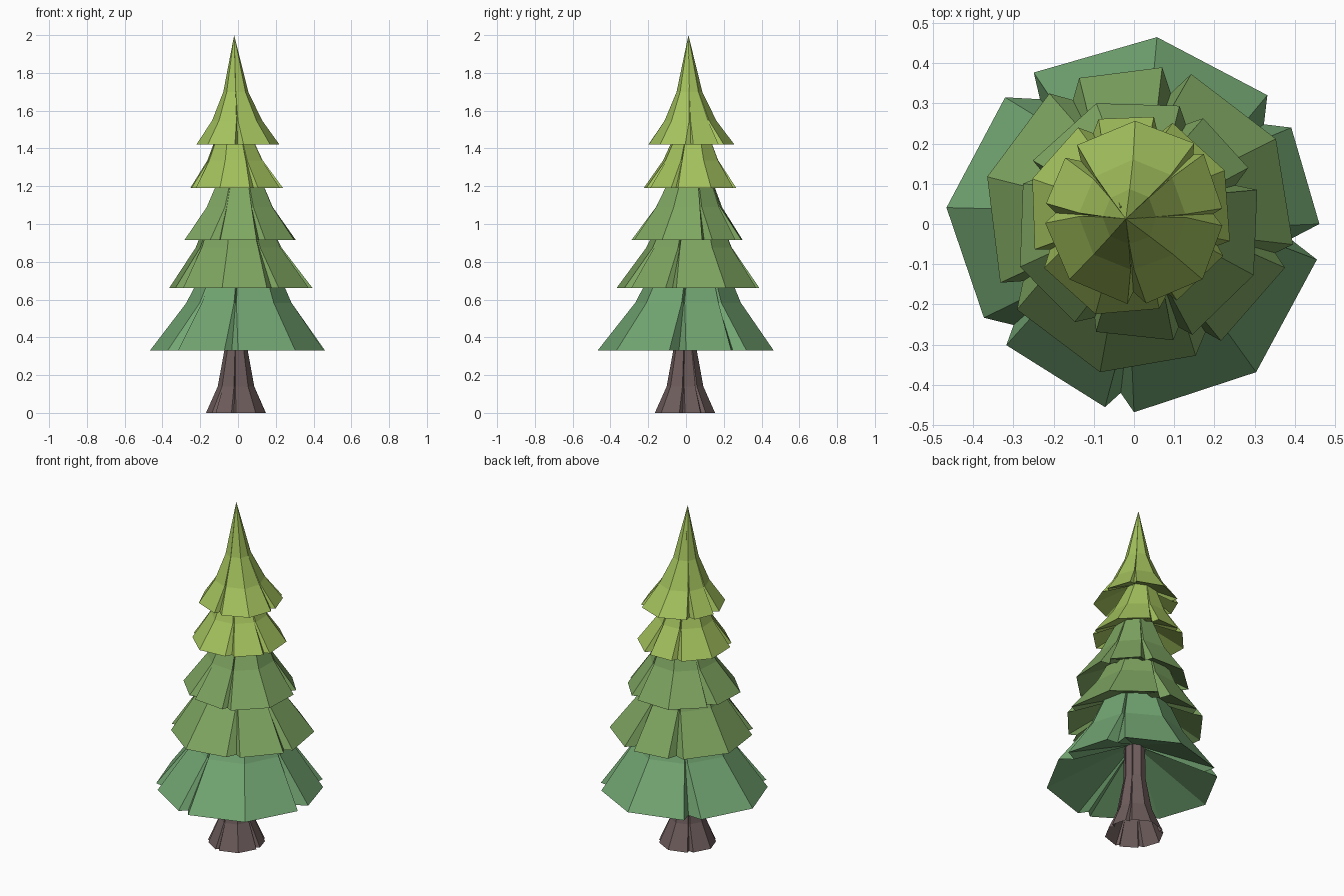
import bpy, bmesh
from math import cos, sin, radians

if "Cube" in bpy.data.objects:
    bpy.data.objects.remove(bpy.data.objects["Cube"])

# Rim outline shared by every part: five flaps separated by notches
# (angle in degrees, radius relative to the rim)
OUTLINE = [(44, 0.985), (83, 1.0), (123.5, 0.965), (127, 0.83), (135.5, 0.96),
           (175, 1.0), (212, 0.94), (220, 0.835), (223.5, 0.935), (261, 0.985),
           (265.5, 0.9), (270, 1.0), (309.5, 1.02), (349, 0.99), (354.5, 0.835),
           (360, 0.985), (391.5, 0.98), (397.5, 0.87)]
N = len(OUTLINE)
NOTCHES = [i for i, (a, r) in enumerate(OUTLINE) if r < 0.91]


def pinched(t):
    """Outline with each notch closed up by t (0 = open, 1 = shut)."""
    pts = [list(p) for p in OUTLINE]
    for i in NOTCHES:
        a = pts[i][0]
        for j, wrap in ((i - 1, 0), ((i + 1) % N, 360 if i + 1 == N else 0)):
            pts[j][0] += (a - wrap - pts[j][0]) * t
        pts[i][1] += (0.94 - pts[i][1]) * t
    return pts


def shell(name, centre, z, radius, turn, rings, mat, apex=None, lean=(0, 0), hollow=None):
    """Notched skirt; rings are (height, radius factor, lean factor, pinch)."""
    bm = bmesh.new()
    c, s = cos(radians(turn)), sin(radians(turn))
    lx, ly = lean[0] * c - lean[1] * s, lean[0] * s + lean[1] * c

    def vert(x, y, h, k):
        return bm.verts.new((centre[0] + radius * (x + lx * k),
                             centre[1] + radius * (y + ly * k), z + h))

    loops = [[vert(r * f * cos(radians(a + turn)), r * f * sin(radians(a + turn)), h, k)
              for a, r in pinched(t)] for h, f, k, t in rings]
    for low, high in zip(loops, loops[1:]):
        for i in range(N):
            j = (i + 1) % N
            bm.faces.new((low[i], low[j], high[j], high[i]))
    if apex:
        tip = vert(0, 0, apex, 1)
        for i in range(N):
            bm.faces.new((loops[-1][i], loops[-1][(i + 1) % N], tip))
    if hollow:  # shallow hollow underside
        mid_pt = vert(0, 0, hollow, 0)
        for i in range(N):
            bm.faces.new((loops[0][(i + 1) % N], loops[0][i], mid_pt))
    me = bpy.data.meshes.new(name)
    bm.to_mesh(me)
    bm.free()
    me.materials.append(mat)
    ob = bpy.data.objects.new(name, me)
    bpy.context.collection.objects.link(ob)
    return ob


def material(name, rgb):
    m = bpy.data.materials.new(name)
    m.diffuse_color = (*rgb, 1)
    m.use_nodes = True
    m.node_tree.nodes["Principled BSDF"].inputs["Base Color"].default_value = m.diffuse_color
    return m


bark = material("bark", (0.16, 0.11, 0.11))
deep = material("deep_green", (0.17, 0.38, 0.17))
mid = material("mid_green", (0.21, 0.38, 0.12))
light = material("light_green", (0.37, 0.54, 0.11))

# Trunk with flared roots
shell("trunk", (-0.01, -0.005), 0, 0.16, 0,
      [(0, 1, 0, 0), (0.14, 0.61, 0, 0.5), (0.34, 0.38, 0, 0.7), (0.75, 0.35, 0, 0.7)], bark)

# Foliage tiers: centre, base height, rim radius, turn, full height, material
TIERS = [((0, 0), 0.33, 0.468, 0, 1.15, deep),
         ((0.01, 0.01), 0.66, 0.39, 81, 0.98, mid),
         ((0.008, 0.005), 0.915, 0.312, 26, 0.79, mid),
         ((-0.012, 0.02), 1.19, 0.258, 76, 0.67, light),
         ((0.005, 0.022), 1.42, 0.23, 141, 0.58, light)]
for i, (centre, z, r, turn, h, mat) in enumerate(TIERS, 1):
    shell(f"foliage_tier_{i}", centre, z, r, turn,
          [(0, 1, 0, 0), (0.22 * h, 0.6, 0.25, 0.7), (0.48 * h, 0.3, 0.6, 0.93)],
          mat, apex=h, lean=(0.06, 0.1), hollow=0.19 * h)
